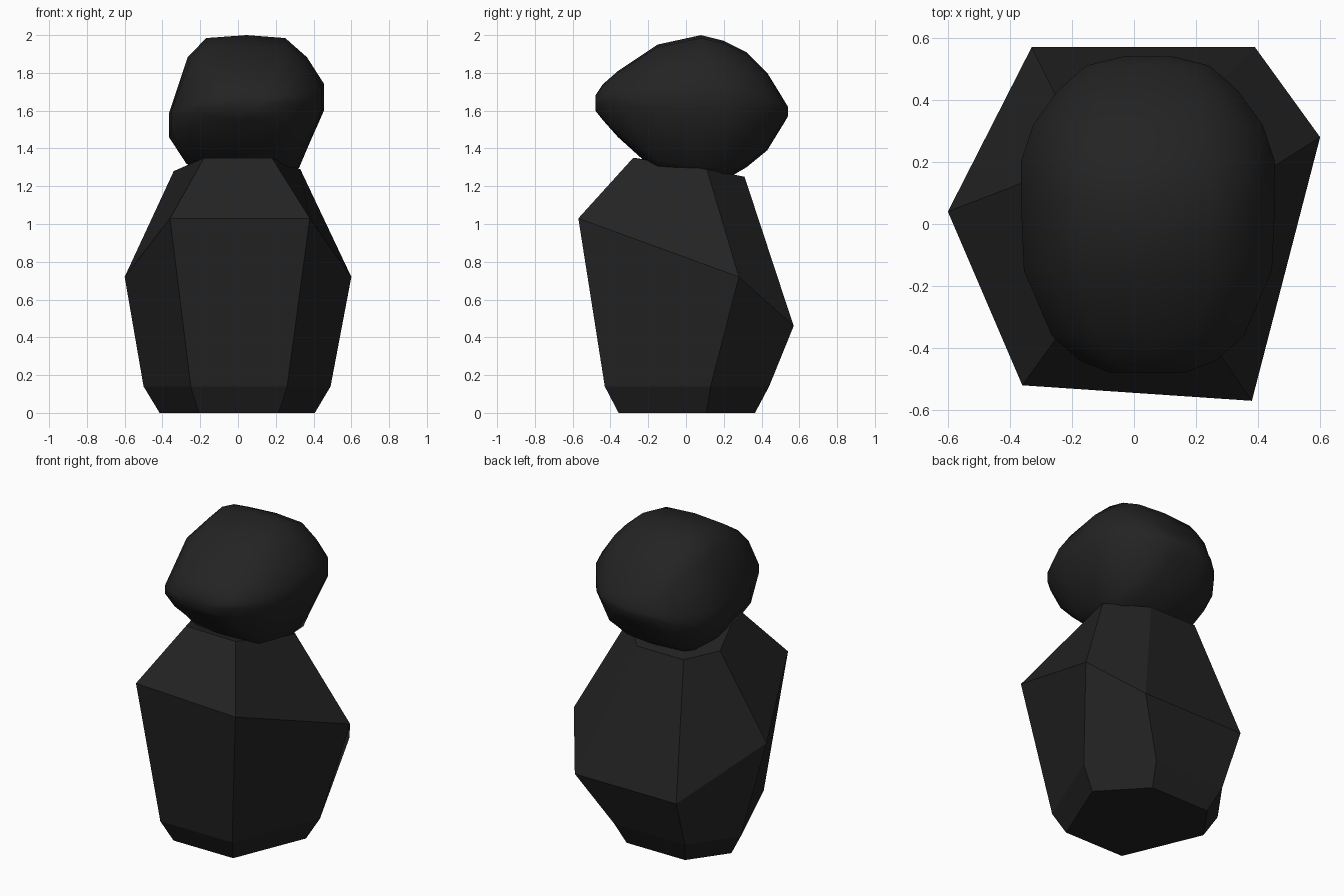
import bpy
import bmesh
from mathutils import Vector

default_cube = bpy.data.objects.get("Cube")
if default_cube:
    bpy.data.objects.remove(default_cube, do_unlink=True)


def make_material(name, colour):
    material = bpy.data.materials.new(name)
    material.use_nodes = True
    material.diffuse_color = colour
    for node in material.node_tree.nodes:
        if node.type == "BSDF_PRINCIPLED":
            node.inputs["Base Color"].default_value = colour
    return material


def loft(name, rings, material, smooth):
    """Skin a stack of closed rings with quads and cap both ends."""
    bm = bmesh.new()
    loops = [[bm.verts.new(Vector(point)) for point in ring] for ring in rings]
    count = len(loops[0])
    for lower, upper in zip(loops, loops[1:]):
        for i in range(count):
            j = (i + 1) % count
            bm.faces.new((lower[i], lower[j], upper[j], upper[i]))
    bm.faces.new(list(reversed(loops[0])))
    bm.faces.new(loops[-1])
    bmesh.ops.recalc_face_normals(bm, faces=bm.faces[:])
    for face in bm.faces:
        face.smooth = smooth
    mesh = bpy.data.meshes.new(name)
    bm.to_mesh(mesh)
    bm.free()
    mesh.materials.append(material)
    obj = bpy.data.objects.new(name, mesh)
    bpy.context.collection.objects.link(obj)
    return obj


charcoal = make_material("charcoal black", (0.017, 0.017, 0.017, 1))

# Faceted six-sided body: corners run front right, front left, left,
# back left, back right, right
foot_outline = [(-.25, -.43), (.26, -.43), (.49, .13),
                (.2, .44), (-.3, .44), (-.5, .16)]
base_ring = [(x * .83, y * .83, 0) for x, y in foot_outline]
foot_ring = [(x, y, .14) for x, y in foot_outline]
belly_ring = [(-.36, -.52, 1.03), (.38, -.57, 1.03), (.6, .28, .72),
              (.39, .57, .46), (-.33, .57, .46), (-.6, .04, .72)]
shoulder_ring = [(-.18, -.27, 1.35), (.18, -.28, 1.35), (.33, .11, 1.29),
                 (.13, .31, 1.25), (-.2, .31, 1.25), (-.34, .14, 1.28)]
loft("body", [base_ring, foot_ring, belly_ring, shoulder_ring], charcoal, False)

# Head cross-section: x across the width, height from 0 (bottom) to 1 (top)
head_section = [(0, 1), (.5, .98), (.78, .85), (1, .67), (1, .5), (.68, .1),
                (.4, .02), (0, 0), (-.5, .02), (-.78, .13), (-1, .31),
                (-1, .47), (-.76, .85), (-.52, .98)]

# Head stations from front to back: y, half width, bottom, top
head_stations = [(-.48, .12, 1.6, 1.68), (-.44, .22, 1.55, 1.74),
                 (-.36, .31, 1.46, 1.81), (-.15, .4, 1.27, 1.95),
                 (.08, .41, 1.22, 2), (.2, .41, 1.23, 1.97),
                 (.32, .37, 1.3, 1.91), (.43, .29, 1.39, 1.8),
                 (.51, .2, 1.52, 1.67), (.54, .08, 1.57, 1.62)]
head_rings = [[(.045 + x * width, y, bottom + h * (top - bottom))
               for x, h in head_section]
              for y, width, bottom, top in head_stations]
loft("head", head_rings, charcoal, True)
